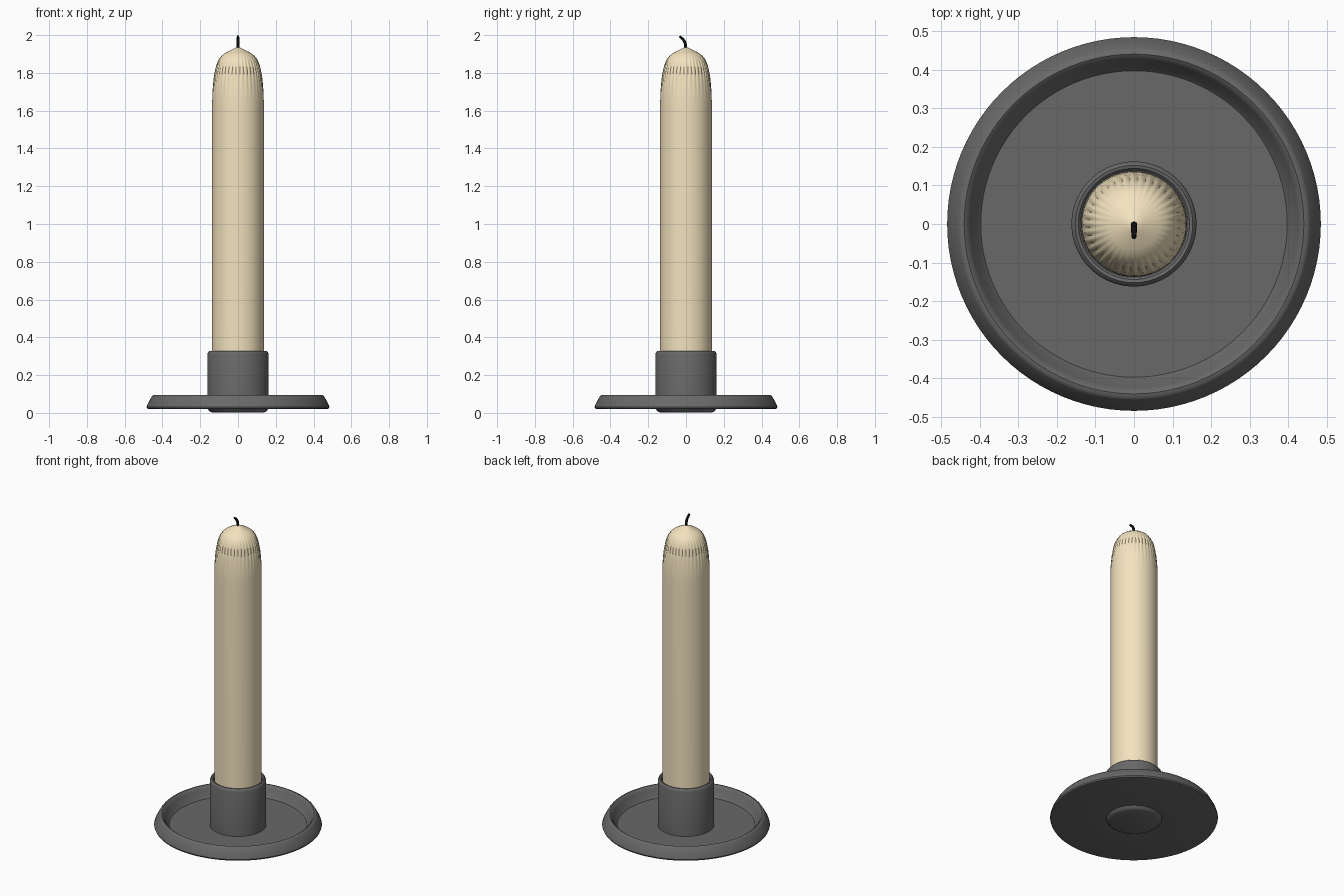
import bpy, bmesh, math

if "Cube" in bpy.data.objects:
    bpy.data.objects.remove(bpy.data.objects["Cube"])

def lathe(name, profile, segs, angle=35, shape=None, color=None):
    """Revolve (r, z) points around z; shape(r, z, i) can alter the radius."""
    bm = bmesh.new()
    rings = []
    for r, z in profile:
        if r < 1e-6:
            rings.append([bm.verts.new((0, 0, z))])
            continue
        ring = []
        for i in range(segs):
            a = 2 * math.pi * i / segs
            q = shape(r, z, i) if shape else r
            ring.append(bm.verts.new((q * math.cos(a), q * math.sin(a), z)))
        rings.append(ring)
    for lo, hi in zip(rings, rings[1:]):
        for i in range(segs):
            j = (i + 1) % segs
            if len(lo) == 1:
                bm.faces.new((lo[0], hi[j], hi[i]))
            elif len(hi) == 1:
                bm.faces.new((lo[i], lo[j], hi[0]))
            else:
                bm.faces.new((lo[i], lo[j], hi[j], hi[i]))
    bmesh.ops.recalc_face_normals(bm, faces=bm.faces)
    me = bpy.data.meshes.new(name)
    bm.to_mesh(me)
    bm.free()
    ob = bpy.data.objects.new(name, me)
    bpy.context.collection.objects.link(ob)
    finish(ob, color, angle)
    return ob

def finish(ob, color=None, angle=35):
    if color:
        mat = bpy.data.materials.new(ob.name + "_material")
        mat.diffuse_color = color
        mat.use_nodes = True
        mat.node_tree.nodes["Principled BSDF"].inputs["Base Color"].default_value = mat.diffuse_color
        ob.data.materials.append(mat)
    if ob.type == 'MESH':
        bpy.ops.object.select_all(action='DESELECT')
        ob.select_set(True)
        bpy.context.view_layer.objects.active = ob
        bpy.ops.object.shade_smooth_by_angle(angle=math.radians(angle))

# Dish with raised rim, foot underneath and socket in the middle
lathe("candle_holder", [
    (0, 0.002), (0.138, 0.002), (0.150, 0.008), (0.160, 0.020),
    (0.47, 0.020), (0.481, 0.023), (0.484, 0.031), (0.479, 0.046),
    (0.456, 0.088), (0.450, 0.094), (0.440, 0.096), (0.432, 0.091),
    (0.424, 0.078), (0.406, 0.038), (0.397, 0.028),
    (0.162, 0.028), (0.162, 0.312), (0.159, 0.321), (0.152, 0.327),
    (0.144, 0.325), (0.138, 0.318), (0.138, 0.06), (0, 0.06)],
    96, color=(0.14, 0.14, 0.14, 1))

# Candle: straight shaft, domed top with fluted shoulder
FLUTES, STEP = 36, 4

def fluted(r, z, i):
    if z < 1.69 or z > 1.915:
        return r
    t = (z - 1.69) / 0.225
    return r - 0.0045 * math.sin(math.pi * t) * (0, 0.4, 1, 0.4)[i % STEP]

lathe("candle", [
    (0, 0.06), (0.137, 0.06), (0.137, 1.60), (0.1365, 1.65), (0.135, 1.70),
    (0.132, 1.74), (0.1285, 1.775), (0.124, 1.80), (0.119, 1.825),
    (0.112, 1.85), (0.101, 1.873), (0.085, 1.893), (0.066, 1.906),
    (0.045, 1.917), (0.026, 1.927), (0.011, 1.934), (0, 1.936)],
    FLUTES * STEP, 40, fluted, (0.90, 0.77, 0.52, 1))

# Wick bending towards the front
cu = bpy.data.curves.new("wick", 'CURVE')
cu.dimensions = '3D'
cu.bevel_depth = 0.008
cu.bevel_resolution = 3
cu.use_fill_caps = True
sp = cu.splines.new('BEZIER')
pts = [(0, 0.0, 1.92), (0, -0.009, 1.968), (0, -0.034, 1.994)]
sp.bezier_points.add(len(pts) - 1)
for bp, p in zip(sp.bezier_points, pts):
    bp.co = p
    bp.handle_left_type = bp.handle_right_type = 'AUTO'
sp.bezier_points[-1].radius = 0.8
wick = bpy.data.objects.new("wick", cu)
bpy.context.collection.objects.link(wick)
finish(wick, (0.004, 0.004, 0.004, 1))
